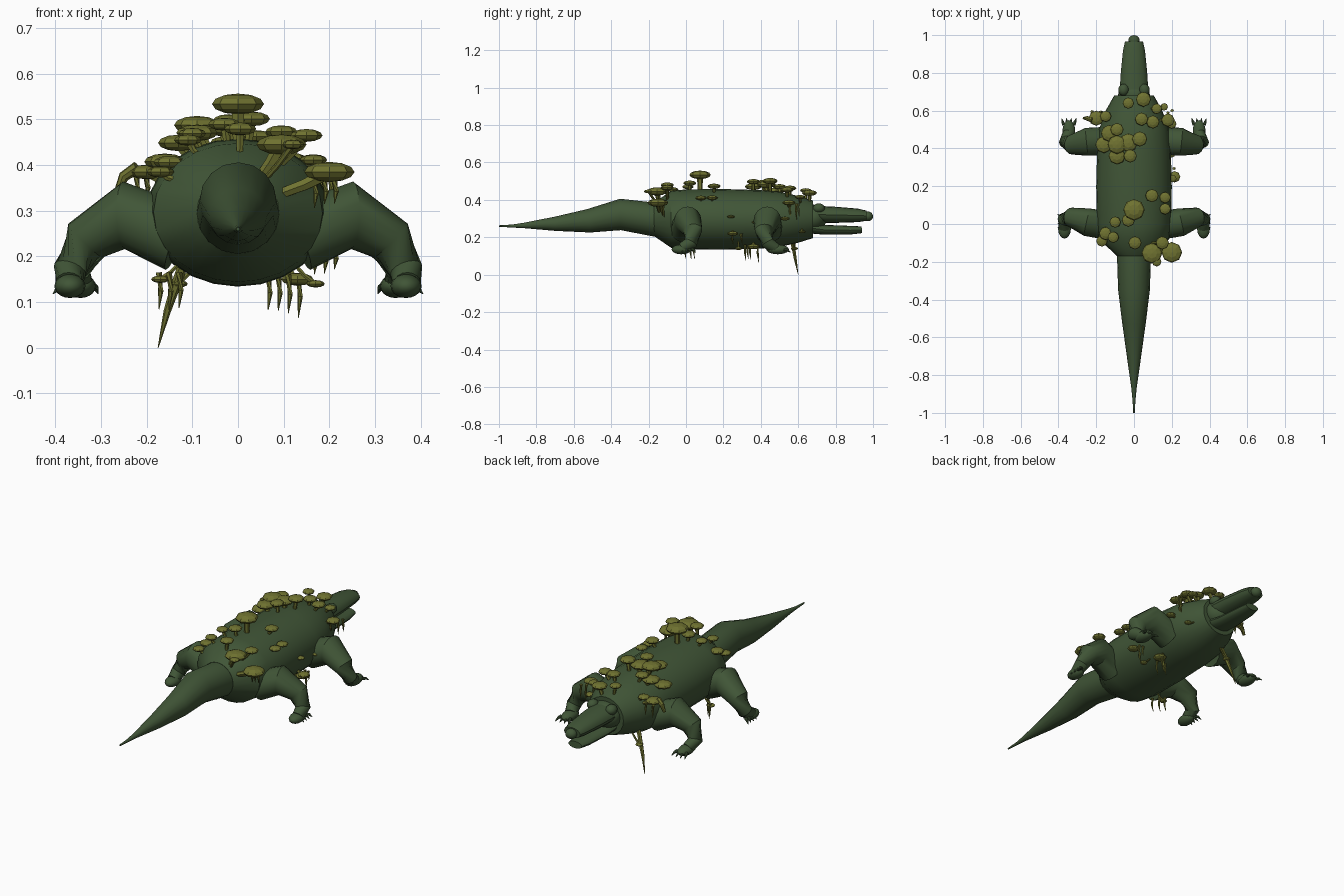
import bpy, bmesh, math, random
from mathutils import Vector

if "Cube" in bpy.data.objects:
    bpy.data.objects.remove(bpy.data.objects["Cube"], do_unlink=True)
random.seed(4)


def material(name, rgb):
    mat = bpy.data.materials.new(name)
    mat.use_nodes = True
    mat.diffuse_color = (*rgb, 1)
    mat.node_tree.nodes["Principled BSDF"].inputs["Base Color"].default_value = (*rgb, 1)
    return mat


SKIN = material("dark swamp green", (0.052, 0.092, 0.038))
FUNGUS = material("olive yellow", (0.16, 0.17, 0.03))
smooth_parts = []


def finish(name, bm, mat, smooth=True):
    bmesh.ops.recalc_face_normals(bm, faces=bm.faces)
    mesh = bpy.data.meshes.new(name)
    bm.to_mesh(mesh)
    bm.free()
    mesh.materials.append(mat)
    obj = bpy.data.objects.new(name, mesh)
    bpy.context.collection.objects.link(obj)
    if smooth:
        smooth_parts.append(obj)
    return obj


def add_tube(bm, path, radii, sides):
    """Loft rings along a path; a radius is a number or a (side, up) pair."""
    pts = [Vector(p) for p in path]
    rings = []
    for i, (p, r) in enumerate(zip(pts, radii)):
        ru, rv = r if isinstance(r, tuple) else (r, r)
        t = (pts[min(i + 1, len(pts) - 1)] - pts[max(i - 1, 0)]).normalized()
        u = t.cross(Vector((0.01, 0, 1))).normalized()
        v = u.cross(t)
        angles = [math.tau * k / sides for k in range(sides)]
        rings.append([bm.verts.new(p + u * ru * math.cos(a) + v * rv * math.sin(a))
                      for a in angles])
    for a, b in zip(rings, rings[1:]):
        for k in range(sides):
            j = (k + 1) % sides
            bm.faces.new((a[k], a[j], b[j], b[k]))
    bm.faces.new(rings[0])
    bm.faces.new(rings[-1])


def tube(name, path, radii, sides=16, mat=SKIN, smooth=True):
    bm = bmesh.new()
    add_tube(bm, path, radii, sides)
    return finish(name, bm, mat, smooth)


def add_ball(bm, center, size, segs=16, rings=10):
    new = bmesh.ops.create_uvsphere(bm, u_segments=segs, v_segments=rings, radius=1)["verts"]
    for v in new:
        v.co = Vector(center) + Vector(a * b for a, b in zip(v.co, size))


def ball(name, center, size):
    bm = bmesh.new()
    add_ball(bm, center, size)
    return finish(name, bm, SKIN)


# Barrel body: y, half width, half height
MID = 0.296
BODY = [(-.17, .09, .09), (-.08, .185, .152), (0, .198, .16), (.2, .2, .162), (.4, .195, .156),
        (.5, .185, .148), (.6, .15, .125), (.68, .105, .1)]
tube("body", [(0, y, MID) for y, *_ in BODY], [(w, h) for _, w, h in BODY], 24)

# Tail with a raised hump tapering to a thin tip
TAIL = [(-.12, .295, .092), (-.17, .295, .09), (-.35, .322, .084), (-.52, .288, .063),
        (-.7, .272, .038), (-.87, .263, .014), (-.93, .26, .008), (-1, .26, .004)]
tube("tail", [(0, y, z) for y, z, _ in TAIL], [r for *_, r in TAIL])

# Head: skull, long upper snout, lower jaw, nose and eyes
ball("skull", (0, .68, .305), (.085, .075, .07))
tube("upper_snout", [(0, .67, .323), (0, .8, .32), (0, .92, .317), (0, .965, .315)],
     [(.078, .047), (.07, .043), (.058, .036), (.048, .027)])
tube("lower_jaw", [(0, .67, .25), (0, .74, .24), (0, .88, .238), (0, .94, .24)],
     [(.065, .03), (.06, .026), (.05, .023), (.04, .018)])
ball("nose", (0, .972, .312), (.03, .028, .026))


def limb(name, side, path, radii, foot, foot_size, claws):
    tube(name, [(side * x, y, z) for x, y, z in path], radii)
    ball(name + "_foot", (side * foot[0], *foot[1:]), foot_size)
    bm = bmesh.new()
    for (x, y), (dx, dy) in claws:
        add_tube(bm, [(side * x, y, .135), (side * (x + dx / 2), y + dy / 2, .132),
                      (side * (x + dx), y + dy, .118)], [.009, .007, .001], 8)
    finish(name + "_claws", bm, SKIN)


# Legs mirrored left and right
LEG_RADII = [.075, .074, .052, .037, .03]
for side, word in ((1, "left"), (-1, "right")):
    ball(word + "_eye", (side * .055, .71, .355), (.028, .032, .026))
    limb(word + "_front_leg", side,
         [(.13, .44, .24), (.25, .435, .29), (.33, .42, .235), (.36, .435, .17), (.348, .48, .14)],
         LEG_RADII, (.345, .49, .135), (.034, .06, .026),
         [((.318 + .018 * i, .525), (.008 * (i - 1.5), .035)) for i in range(4)])
    limb(word + "_rear_leg", side,
         [(.13, -.01, .24), (.25, .01, .29), (.335, .035, .235), (.368, .025, .17), (.37, -.02, .14)],
         LEG_RADII, (.368, -.025, .135), (.034, .052, .026),
         [((.38, -.02 + .018 * i), (.025, .006 * i)) for i in range(4)])


def body_size(y):
    y = min(max(y, BODY[0][0]), BODY[-1][0] - .001)
    for (a, wa, ha), (b, wb, hb) in zip(BODY, BODY[1:]):
        if a <= y < b:
            f = (y - a) / (b - a)
            return wa + f * (wb - wa), ha + f * (hb - ha)


def mushroom(name, x, y, z, r):
    """Flattened cap with a tapered stalk rooted inside the body."""
    bm = bmesh.new()
    add_ball(bm, (x, y, z), (r, r, r * .4), 8, 6)
    w, h = body_size(y)
    d = Vector((x / w, (z - MID) / h)).normalized() * .93
    foot = Vector((d.x * w, min(max(y, -.14), .66), MID + d.y * h))
    top = Vector((x, y, z))
    add_tube(bm, [foot, foot.lerp(top, .5) - Vector((0, 0, .004)), top],
             [r * .22, r * .25, r * .3], 6)
    finish(name, bm, FUNGUS, False)


# Mushrooms on the back: x, y, cap radius, lift
BACK = [(.05, .66, .04, .03), (-.03, .64, .03, .03), (.12, .61, .028, .03), (.04, .555, .035, .02),
        (.18, .55, .035, 0), (.1, .54, .035, .03), (-.2, .56, .04, 0), (-.15, .57, .03, .01),
        (-.13, .48, .045, .03), (-.16, .42, .045, .01), (-.09, .5, .035, .03), (-.09, .42, .05, .04),
        (-.09, .36, .045, .02), (-.03, .43, .05, .02), (.03, .45, .04, .04), (-.02, .36, .035, .03),
        (.095, .15, .035, .02), (0, .075, .057, .062), (.165, .14, .03, .01), (.165, .08, .03, .01),
        (-.03, .02, .035, .02), (-.1, .01, .03, .02), (-.15, -.05, .035, 0), (-.17, -.09, .03, 0),
        (-.11, -.07, .03, .02), (.005, -.1, .035, .03), (.095, -.155, .055, .06),
        (.2, -.15, .055, 0), (.15, -.1, .035, .08), (.12, -.2, .025, .06)]
for i, (x, y, r, lift) in enumerate(BACK):
    w, h = body_size(y)
    z = MID + h * math.sqrt(max(0, 1 - (x / w) ** 2))
    mushroom(f"back_mushroom_{i}", x, y, max(z, .37) + .015 + lift, r)

# Small mushrooms on the flanks and belly
FLANK = [(.215, .25, .22, .03), (.205, .24, .31, .02), (.2, .37, .28, .018), (.2, .53, .3, .025),
         (.17, .28, .14, .02), (.13, .36, .15, .035), (-.17, .03, .15, .02), (-.13, .58, .14, .02),
         (.16, .62, .23, .02)]
for i, spec in enumerate(FLANK):
    mushroom(f"flank_mushroom_{i}", *spec)


def roots(name, x, y, z, length, count):
    """Bundle of tapering roots hanging downward."""
    bm = bmesh.new()
    for i in range(count):
        px, py = x + (i - count / 2) * .022, y + random.uniform(-.04, .04)
        drop = length * random.uniform(.75, 1)
        add_tube(bm, [(px, py, z), (px + .004, py, z - drop / 2), (px, py + .005, z - drop)],
                 [.008, .006, .001], 6)
    finish(name, bm, FUNGUS, False)


roots("belly_roots", .11, .35, .16, .1, 4)
roots("hip_roots", -.14, .02, .165, .1, 3)
roots("flank_roots", .2, .27, .22, .06, 3)
roots("left_shoulder_roots", .19, .57, .38, .09, 3)
roots("left_hip_roots", .2, -.13, .37, .07, 3)
roots("right_shoulder_roots", -.19, .56, .38, .07, 3)

# Long vine reaching the ground and a thick stub on the shoulder
tube("hanging_vine", [(-.11, .56, .21), (-.135, .575, .14), (-.155, .585, .08), (-.175, .6, 0)],
     [.011, .011, .008, .001], 6, FUNGUS, False)
tube("shoulder_stub", [(-.265, .56, .34), (-.25, .56, .375), (-.22, .55, .395)],
     [.007, .012, .014], 8, FUNGUS, False)

# Smooth skin with crisp rims
bpy.ops.object.select_all(action='DESELECT')
for obj in smooth_parts:
    obj.select_set(True)
bpy.context.view_layer.objects.active = smooth_parts[0]
bpy.ops.object.shade_smooth_by_angle(angle=math.radians(35))
